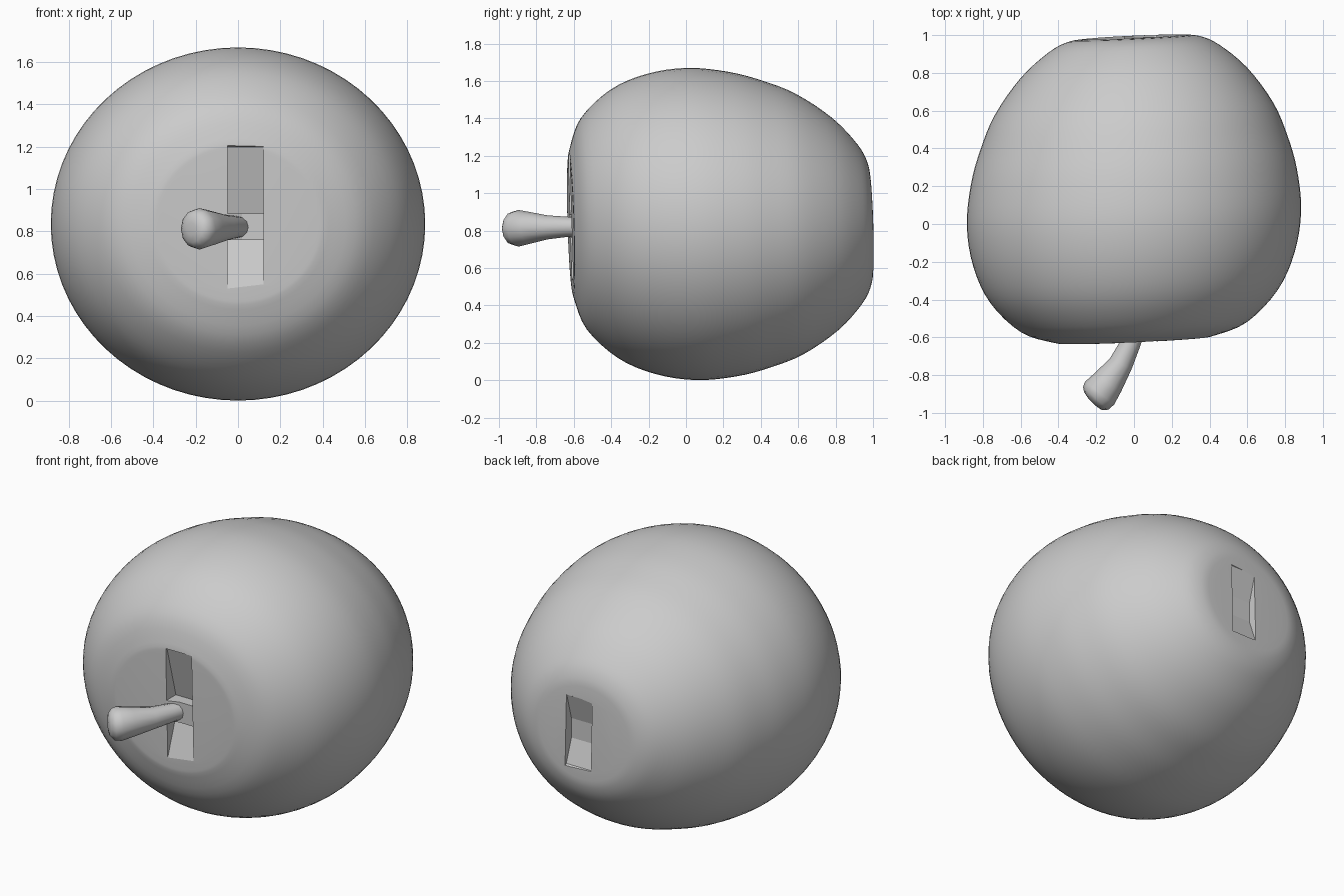
import bpy, bmesh, math
from mathutils import Vector

if "Cube" in bpy.data.objects:
    bpy.data.objects.remove(bpy.data.objects["Cube"])


def make_object(name, bm, angle=None):
    bmesh.ops.recalc_face_normals(bm, faces=bm.faces)
    me = bpy.data.meshes.new(name)
    bm.to_mesh(me)
    bm.free()
    ob = bpy.data.objects.new(name, me)
    bpy.context.collection.objects.link(ob)
    if angle:
        bpy.ops.object.select_all(action='DESELECT')
        ob.select_set(True)
        bpy.context.view_layer.objects.active = ob
        bpy.ops.object.shade_smooth_by_angle(angle=math.radians(angle))
    return ob


def loft(rings):
    """Skin closed rings of points and cap both ends."""
    bm = bmesh.new()
    rows = [[bm.verts.new(p) for p in r] for r in rings]
    n = len(rows[0])
    for a, b in zip(rows, rows[1:]):
        for i in range(n):
            bm.faces.new((a[i], a[(i + 1) % n], b[(i + 1) % n], b[i]))
    bm.faces.new(rows[0])
    bm.faces.new(rows[-1])
    return bm


def catmull(points, steps):
    """Smooth curve through profile points."""
    pts = [Vector(p) for p in points]
    pts = [2 * pts[0] - pts[1]] + pts + [2 * pts[-1] - pts[-2]]
    out = []
    for a, b, c, d in zip(pts, pts[1:], pts[2:], pts[3:]):
        for k in range(steps):
            t = k / steps
            out.append(0.5 * (2 * b + (c - a) * t + (2 * a - 5 * b + 4 * c - d) * t * t
                              + (3 * b - a - 3 * c + d) * t ** 3))
    return out + [pts[-2]]


def tilt(x, z):
    """The fruit's end faces lean slightly sideways and backwards."""
    return 0.045 * x - 0.03 * (z - 0.835)


# Fruit body: (y, radius) profile around the y axis
profile = [(-0.617, 0.36), (-0.608, 0.43), (-0.545, 0.60), (-0.385, 0.76), (-0.19, 0.85),
           (0.03, 0.885), (0.25, 0.863), (0.43, 0.813), (0.61, 0.737), (0.80, 0.60),
           (0.93, 0.45), (0.98, 0.345), (0.99, 0.25)]
N = 72
rings = []
for y, r in catmull(profile, 4):
    ring = []
    for i in range(N):
        a = 2 * math.pi * i / N
        x, z = r * math.cos(a), 0.835 + 0.943 * r * math.sin(a)
        ring.append((x, y + tilt(x, z), z))
    rings.append(ring)
apple_body = make_object("fruit_body", loft(rings), 40)

# Slots in the two end faces, cut with wedge prisms
front_slot = [(-0.70, 1.24), (-0.617, 1.20), (-0.53, 0.88), (-0.53, 0.76), (-0.617, 0.51), (-0.70, 0.47)]
back_slot = [(1.05, 1.08), (0.985, 1.04), (0.94, 0.88), (0.94, 0.76), (0.99, 0.62), (1.05, 0.58)]
for name, outline in (("front_slot_cutter", front_slot), ("back_slot_cutter", back_slot)):
    cutter = make_object(name, loft([[(x, y, z) for y, z in outline] for x in (-0.05, 0.12)]))
    mod = apple_body.modifiers.new(name, 'BOOLEAN')
    mod.object = cutter
    mod.operation = 'DIFFERENCE'
    mod.solver = 'EXACT'
    cutter.hide_render = True
    cutter.hide_set(True)

# Block in the front slot where the stem is rooted
base = [[(x, y, z) for x, y in ((-0.05, -0.625), (0.02, -0.60), (0.12, -0.60), (0.12, -0.50), (-0.05, -0.50))]
        for z in (0.76, 0.885)]
make_object("stem_base", loft(base))

# Stem: (x, y, z, radius, direction angle from -y towards -x)
stem = [(0.01, -0.56, 0.82, 0.050, 10), (-0.02, -0.635, 0.82, 0.054, 18),
        (-0.07, -0.74, 0.817, 0.064, 27), (-0.14, -0.84, 0.814, 0.086, 33),
        (-0.182, -0.895, 0.812, 0.098, 38), (-0.203, -0.923, 0.812, 0.090, 42),
        (-0.217, -0.938, 0.812, 0.066, 45), (-0.222, -0.943, 0.812, 0.03, 45)]
rings = []
for x, y, z, r, deg in stem:
    t = math.radians(deg)
    side, up = Vector((math.cos(t), -math.sin(t), 0)), Vector((0, 0, 1))
    rings.append([Vector((x, y, z)) + r * (side * math.cos(a) + up * math.sin(a))
                  for a in (2 * math.pi * i / 12 for i in range(12))])
make_object("stem", loft(rings), 50)
